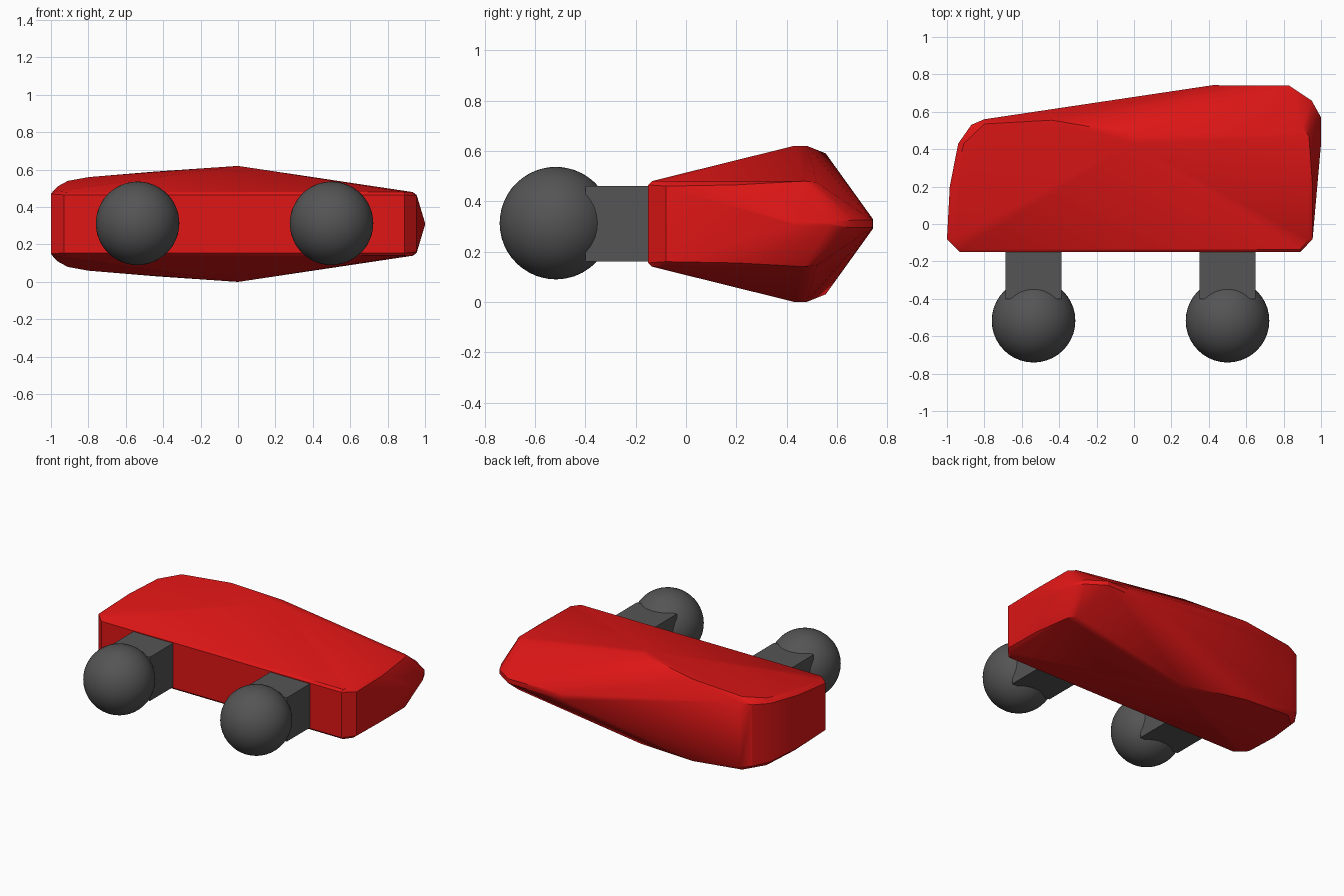
import bpy, bmesh, math

if "Cube" in bpy.data.objects:
    bpy.data.objects.remove(bpy.data.objects["Cube"])

ZC = 0.31  # mirror plane height


def material(name, color):
    m = bpy.data.materials.new(name)
    m.diffuse_color = color
    m.use_nodes = True
    m.node_tree.nodes["Principled BSDF"].inputs["Base Color"].default_value = m.diffuse_color
    return m


red = material("red_paint", (0.75, 0.008, 0.008, 1))
dark = material("dark_grey", (0.09, 0.09, 0.09, 1))

# Body: faceted convex shell, upper half points mirrored about ZC
upper = [
    # front panel and its bevel
    (-0.93, -0.15, 0.465), (0.89, -0.15, 0.465),
    (-0.92, -0.135, 0.48), (0.89, -0.135, 0.48),
    # left end
    (-1.0, -0.08, 0.47), (-0.97, -0.08, 0.485), (-0.985, 0.2, 0.49),
    (-0.965, 0.2, 0.51), (-0.94, 0.43, 0.51), (-0.91, 0.43, 0.54),
    (-0.87, 0.53, 0.52), (-0.80, 0.56, 0.53), (-0.80, 0.535, 0.56),
    # top ridge
    (-0.44, 0.555, 0.59), (0.0, 0.48, 0.62), (0.0, 0.43, 0.62),
    # right end
    (0.955, -0.08, 0.46), (0.93, -0.08, 0.48),
    (0.955, 0.2, 0.465), (0.935, 0.47, 0.48), (0.90, 0.52, 0.475),
    # rear and right wedge edge
    (1.0, 0.43, 0.315), (1.0, 0.57, 0.315), (0.95, 0.66, 0.325),
    (0.83, 0.74, 0.325), (0.42, 0.742, 0.33),
]
bm = bmesh.new()
for x, y, z in upper:
    bm.verts.new((x, y, z))
    bm.verts.new((x, y, 2 * ZC - z))
hull = bmesh.ops.convex_hull(bm, input=bm.verts[:])
loose = {g for k in ("geom_interior", "geom_unused") for g in hull[k]
         if isinstance(g, bmesh.types.BMVert)}
bmesh.ops.delete(bm, geom=list(loose), context='VERTS')
bmesh.ops.recalc_face_normals(bm, faces=bm.faces[:])
mesh = bpy.data.meshes.new("body")
bm.to_mesh(mesh)
bm.free()
body = bpy.data.objects.new("body", mesh)
bpy.context.collection.objects.link(body)
mesh.materials.append(red)
bpy.context.view_layer.objects.active = body
body.select_set(True)
bpy.ops.object.shade_smooth_by_angle(angle=math.radians(30))

# Connector blocks and balls
for side, x in (("left", -0.537), ("right", 0.5)):
    bpy.ops.mesh.primitive_cube_add(size=1, location=(x, -0.25, 0.31))
    block = bpy.context.object
    block.name = side + "_connector"
    block.scale = (0.3, 0.3, 0.3)
    block.data.materials.append(dark)

    bpy.ops.mesh.primitive_ico_sphere_add(subdivisions=4, radius=0.2235,
                                          location=(x, -0.517, 0.313))
    ball = bpy.context.object
    ball.name = side + "_ball"
    ball.data.materials.append(dark)
    bpy.ops.object.shade_smooth_by_angle(angle=math.radians(30))
